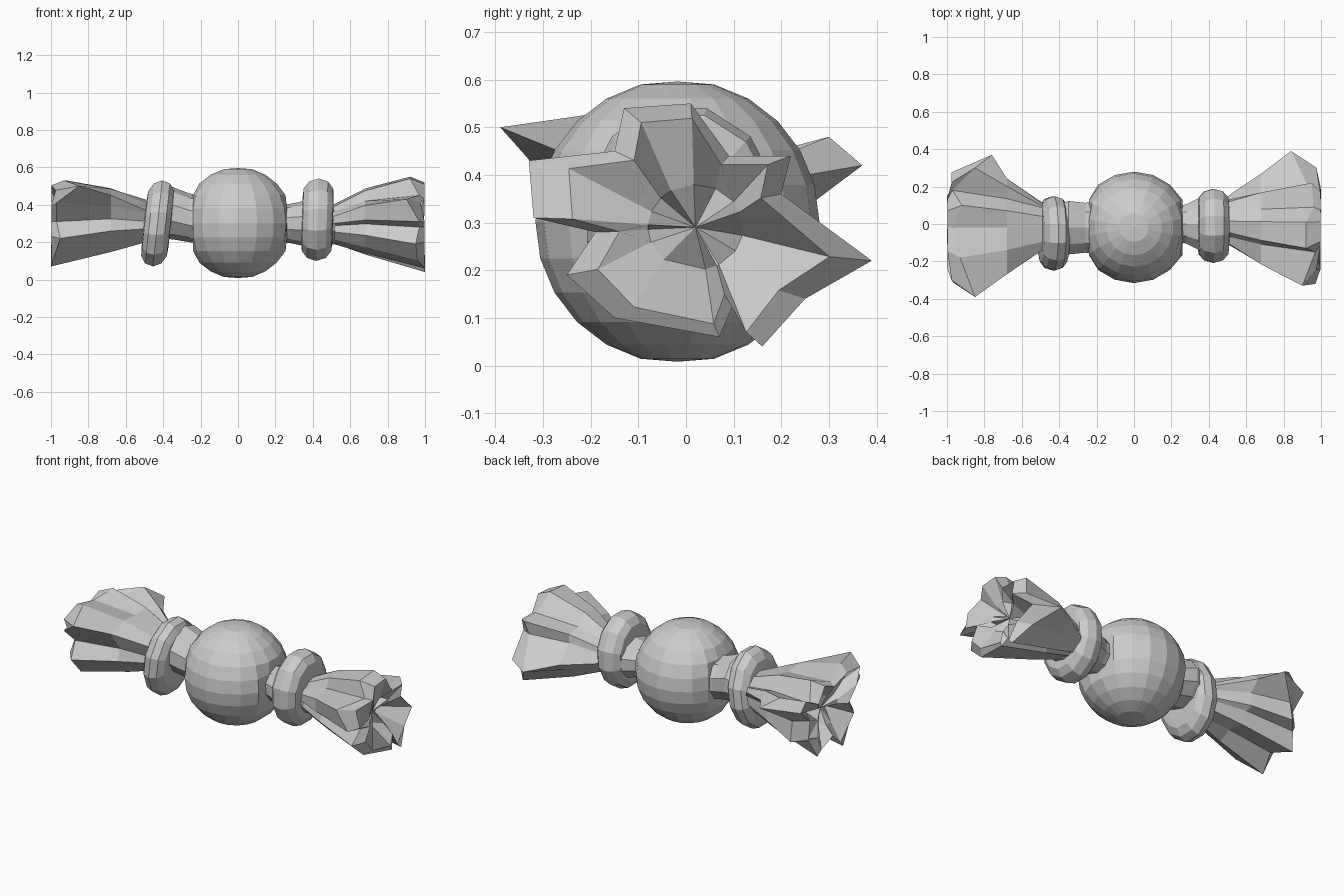
import bpy, bmesh, math
from mathutils import Vector

if "Cube" in bpy.data.objects:
    bpy.data.objects.remove(bpy.data.objects["Cube"])


def finish(name, bm):
    bmesh.ops.recalc_face_normals(bm, faces=bm.faces)
    mesh = bpy.data.meshes.new(name)
    bm.to_mesh(mesh)
    bm.free()
    obj = bpy.data.objects.new(name, mesh)
    bpy.context.collection.objects.link(obj)
    return obj


def loft(name, sections, tip_end=None):
    """Skin closed loops of equal length and close both ends."""
    bm = bmesh.new()
    loops = [[bm.verts.new(p) for p in s] for s in sections]
    n = len(loops[0])
    for a, b in zip(loops, loops[1:]):
        for i in range(n):
            j = (i + 1) % n
            bm.faces.new((a[i], a[j], b[j], b[i]))
    bm.faces.new(loops[0])
    if tip_end is None:
        bm.faces.new(loops[-1])
    else:
        v = bm.verts.new(tip_end)
        for i in range(n):
            bm.faces.new((loops[-1][i], loops[-1][(i + 1) % n], v))
    return finish(name, bm)


def circle(x, y, z, ry, rz, n, shear=0.0):
    pts = []
    for i in range(n):
        a = 2 * math.pi * (i + 0.5) / n
        pts.append((x + shear * math.sin(a) * rz, y + ry * math.cos(a), z + rz * math.sin(a)))
    return pts


# Round sweet, flattened where the wrapper is twisted
bm = bmesh.new()
bmesh.ops.create_uvsphere(bm, u_segments=18, v_segments=12, radius=0.298)
for v in bm.verts:
    v.co.x = max(-0.24, min(0.262, v.co.x))
    v.co.z = max(-0.294, min(0.294, v.co.z))
    v.co += Vector((0, -0.018, 0.302))
finish("sweet_ball", bm)

# Twisted necks next to the ball
loft("neck_left", [circle(-0.19, -0.02, 0.32, 0.15, 0.13, 10),
                   circle(-0.26, -0.02, 0.33, 0.14, 0.13, 10),
                   circle(-0.35, -0.02, 0.355, 0.15, 0.14, 10),
                   circle(-0.44, -0.02, 0.33, 0.12, 0.11, 10)])
loft("neck_right", [circle(0.22, 0.0, 0.3, 0.10, 0.10, 10),
                    circle(0.28, 0.0, 0.3, 0.11, 0.105, 10),
                    circle(0.40, 0.0, 0.3, 0.175, 0.13, 10),
                    circle(0.52, 0.01, 0.29, 0.12, 0.10, 10)])

# Bulging ties
PROFILE = [(-1.0, 0.55), (-0.95, 0.76), (-0.6, 0.93), (0.0, 1.0), (0.6, 0.93), (0.95, 0.76), (1.0, 0.55)]


def tie(name, x, y, z, half, ry, rz, shear):
    loft(name, [circle(x + half * t, y, z, ry * r, rz * r, 12, shear) for t, r in PROFILE])


tie("tie_left", -0.43, -0.05, 0.30, 0.072, 0.205, 0.238, 0.11)
tie("tie_right", 0.425, -0.01, 0.32, 0.083, 0.205, 0.228, 0.03)


# Pleated wrapper ends fanning out to a crumpled rim
def fan(name, rim, neck_x, neck_y, neck_z, ry, rz):
    side = 1 if neck_x > 0 else -1
    neck, middle, lip, crumple = [], [], [], []
    for i, p in enumerate(rim):
        o = Vector(p)
        a = math.atan2(o.z - neck_z, o.y - neck_y)
        n = Vector((neck_x, neck_y + ry * math.cos(a), neck_z + rz * math.sin(a)))
        m = n.lerp(o, 0.54)
        m.x = neck_x + side * 0.21
        m.z += 0.015
        neck.append(n)
        middle.append(m)
        # thick outer lip, then an uneven, folded end
        lip.append(Vector((side * (0.998 if abs(o.x) > 0.9 else 0.975),
                           neck_y + (o.y - neck_y) * 0.76, neck_z + (o.z - neck_z) * 0.88)))
        crumple.append(Vector((side * (0.95 if i % 3 else 0.86),
                               neck_y + 0.10 * math.cos(a), neck_z + 0.09 * math.sin(a))))
    loft(name, [neck, middle, rim, lip, crumple], tip_end=(side * 0.90, neck_y, neck_z))


RIGHT_RIM = [(0.84, 0.39, 0.22), (0.93, 0.20, 0.36), (0.95, 0.22, 0.44), (0.96, 0.09, 0.44),
             (0.92, 0.01, 0.55), (0.92, -0.13, 0.54), (0.97, -0.15, 0.45), (0.90, -0.33, 0.43),
             (0.97, -0.32, 0.31), (0.97, -0.19, 0.28), (0.95, -0.25, 0.19), (0.96, -0.15, 0.10),
             (1.00, 0.07, 0.06), (0.96, 0.10, 0.13), (1.00, 0.16, 0.04), (0.93, 0.25, 0.14)]
LEFT_RIM = [(-0.76, 0.37, 0.42), (-0.85, 0.30, 0.48), (-0.97, 0.18, 0.43), (-0.92, 0.10, 0.53),
            (-0.97, -0.02, 0.49), (-0.93, -0.18, 0.53), (-0.85, -0.39, 0.50), (-0.97, -0.31, 0.41),
            (-0.97, -0.20, 0.31), (-0.95, -0.27, 0.22), (-1.00, -0.10, 0.07), (-0.97, 0.00, 0.15),
            (-1.00, 0.15, 0.10), (-0.97, 0.19, 0.20), (-0.90, 0.27, 0.21), (-0.90, 0.25, 0.33)]
fan("wrapper_right", RIGHT_RIM, 0.47, 0.02, 0.29, 0.11, 0.09)
fan("wrapper_left", LEFT_RIM, -0.47, -0.02, 0.31, 0.12, 0.11)
